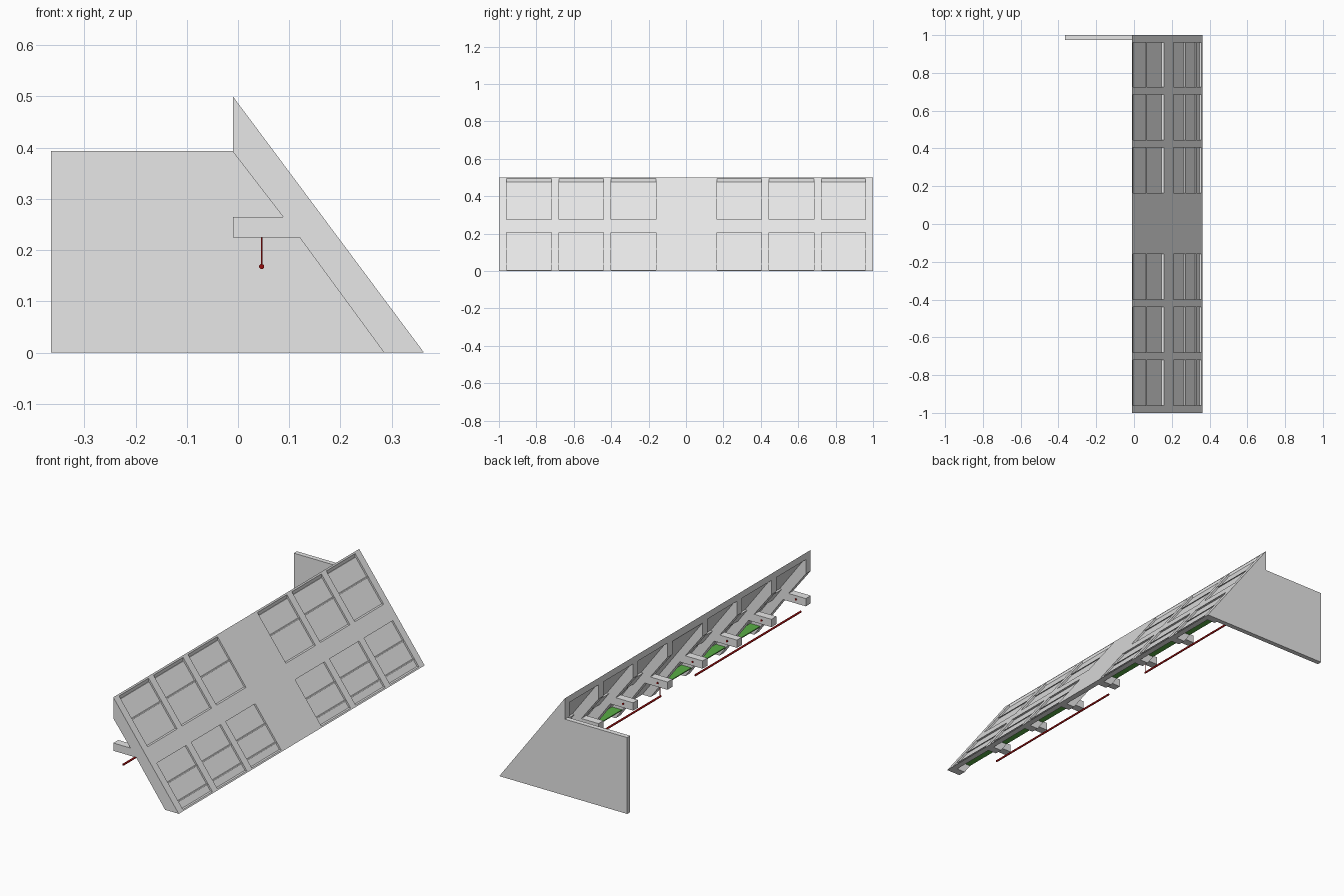
import bpy, bmesh, math

if "Cube" in bpy.data.objects:
    bpy.data.objects.remove(bpy.data.objects["Cube"])

def mat(name, c):
    m = bpy.data.materials.new(name)
    m.diffuse_color = (*c, 1)
    m.use_nodes = True
    m.node_tree.nodes["Principled BSDF"].inputs["Base Color"].default_value = m.diffuse_color
    return m

GREY = mat("light grey", (0.8, 0.8, 0.8))
GREEN = mat("leaf green", (0.1, 0.42, 0.06))
RED = mat("dark red", (0.3, 0.004, 0.004))

def extrude(name, pts, y0, y1, m=GREY, smooth=False):
    """Extrude an x-z profile from y0 to y1."""
    bm = bmesh.new()
    a = [bm.verts.new((x, y0, z)) for x, z in pts]
    b = [bm.verts.new((x, y1, z)) for x, z in pts]
    bm.faces.new(a)
    bm.faces.new(b[::-1])
    n = len(pts)
    for i in range(n):
        f = bm.faces.new((a[i], b[i], b[(i + 1) % n], a[(i + 1) % n]))
        f.smooth = smooth
    bmesh.ops.recalc_face_normals(bm, faces=bm.faces)
    for e in bm.edges:
        if len(e.link_faces) == 2 and e.calc_face_angle() > 0.7:
            e.smooth = False
    me = bpy.data.meshes.new(name)
    bm.to_mesh(me)
    bm.free()
    me.materials.append(m)
    ob = bpy.data.objects.new(name, me)
    bpy.context.collection.objects.link(ob)
    return ob

XT, XB = -0.01, 0.363      # slope x at the top and at the ground

def sx(z):
    """x of the outer slope at height z."""
    return XB + (XT - XB) * z / 0.5

def band(name, z0, z1, d0, d1, y0, y1):
    """Strip parallel to the slope, between horizontal depths d0 and d1."""
    extrude(name, [(sx(z0) - d0, z0), (sx(z1) - d0, z1),
                   (sx(z1) - d1, z1), (sx(z0) - d1, z0)], y0, y1)

def rod(name, x, z, r, y0, y1):
    """Round rod along y."""
    pts = [(x + r * math.cos(math.tau * k / 12), z + r * math.sin(math.tau * k / 12))
           for k in range(12)]
    extrude(name, pts, y0, y1, RED, True)

# deep ribs with a bracket arm towards the back
RIB = [(XT, 0.5), (XB, 0), (0.285, 0), (0.12, 0.225), (XT, 0.225),
       (XT, 0.265), (0.088, 0.265), (XT, 0.392)]
ribs = [-0.98, -0.70, -0.42, -0.14, 0.145, 0.425, 0.705, 0.98]
W = 0.02
for y in ribs:
    extrude("rib", RIB, y - W, min(y + W, 0.975))

# end wall
extrude("end_wall", [(-0.365, 0), (XB, 0), (XT, 0.5), (XT, 0.393),
                     (-0.365, 0.393)], 0.975, 1.0)

# solid middle bay
extrude("middle_panel", [(XT, 0.5), (XB, 0), (XB - 0.03, 0), (XT, 0.46)],
        ribs[3] + W, ribs[4] - W)

# window bays: rails, recessed panes, glazing bars and a green shelf at the foot
for i in (0, 1, 2, 4, 5, 6):
    y0, y1 = ribs[i] + W, ribs[i + 1] - W
    extrude("top_rail", [(XT, 0.5), (sx(0.493), 0.493), (sx(0.493), 0.465),
                         (XT, 0.465)], y0, y1)
    band("middle_rail", 0.205, 0.275, 0, 0.03, y0, y1)
    band("bottom_rail", 0, 0.006, 0, 0.03, y0, y1)
    band("upper_pane", 0.275, 0.475, 0.011, 0.018, y0, y1)
    band("lower_pane", 0.006, 0.205, 0.011, 0.018, y0, y1)
    for z in (0.388, 0.115, 0.035):
        band("glazing_bar", z, z + 0.004, 0.005, 0.011, y0, y1)
    extrude("green_shelf", [(0.25, 0.048), (0.312, 0.048), (0.308, 0.053),
                            (0.25, 0.053)], y0, y1, GREEN)

# red rails below the arms, one hanger, and pins on the arm sides
for y0, y1 in ((-1.0, -0.14), (0.14, 0.975)):
    rod("hanging_rail", 0.046, 0.168, 0.005, y0, y1)
extrude("hanger", [(0.0445, 0.168), (0.0475, 0.168), (0.0475, 0.225),
                   (0.0445, 0.225)], 0.1435, 0.1465, RED)
for y in ribs[:-1]:
    rod("arm_pin", 0.046, 0.245, 0.005, y + W - 0.002, y + W + 0.003)
